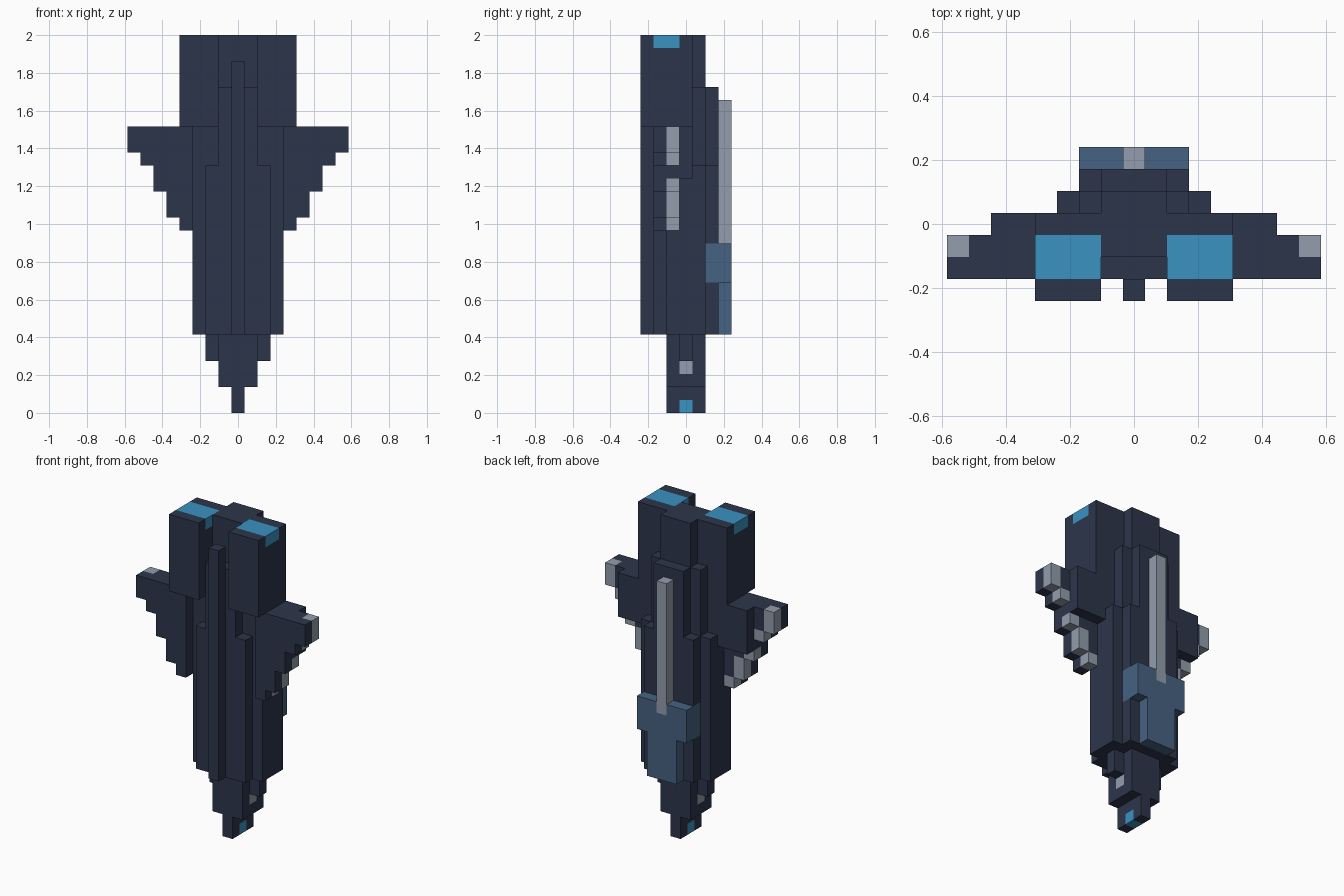
import bpy
import bmesh
import math

if "Cube" in bpy.data.objects:
    bpy.data.objects.remove(bpy.data.objects["Cube"], do_unlink=True)

U = 2 / 29  # edge of one block


def srgb(r, g, b):
    def lin(c):
        c /= 255
        return c / 12.92 if c <= 0.04045 else ((c + 0.055) / 1.055) ** 2.4
    return (lin(r), lin(g), lin(b), 1)


def material(name, colour):
    m = bpy.data.materials.new(name)
    m.use_nodes = True
    m.diffuse_color = colour
    m.node_tree.nodes["Principled BSDF"].inputs["Base Color"].default_value = colour
    return m


HULL, TRIM, PLATE, GLOW = range(4)
MATERIALS = [
    material("dark navy hull", srgb(44, 53, 74)),
    material("light grey trim", srgb(146, 157, 172)),
    material("steel blue plate", srgb(70, 98, 130)),
    material("bright blue glow", srgb(58, 146, 193)),
]

SIDES = [((1, 0, 0), [(1, -1, -1), (1, 1, -1), (1, 1, 1), (1, -1, 1)]),
         ((0, 1, 0), [(1, 1, -1), (-1, 1, -1), (-1, 1, 1), (1, 1, 1)]),
         ((0, 0, 1), [(-1, -1, 1), (1, -1, 1), (1, 1, 1), (-1, 1, 1)])]


def part(name, boxes, side=1):
    """Skin a set of block ranges (x0, x1, y0, y1, z0, z1, colour).

    x and y are inclusive block numbers about the centre, z1 is exclusive.
    A later box recolours the blocks of an earlier one."""
    cells = {}
    for x0, x1, y0, y1, z0, z1, colour in boxes:
        for x in range(x0, x1 + 1):
            for y in range(y0, y1 + 1):
                for z in range(z0, z1):
                    cells[(x * side, y, z)] = colour
    bm = bmesh.new()
    for (x, y, z), colour in cells.items():
        for normal, corners in SIDES:
            for s in (1, -1):
                n = [s * c for c in normal]
                if (x + n[0], y + n[1], z + n[2]) in cells:
                    continue
                ring = [((x + s * a / 2) * U, (y + s * b / 2) * U,
                         (z + 0.5 + s * c / 2) * U) for a, b, c in corners]
                if s < 0:
                    ring.reverse()
                face = bm.faces.new([bm.verts.new(p) for p in ring])
                face.material_index = colour
    bmesh.ops.remove_doubles(bm, verts=bm.verts, dist=U / 100)
    bmesh.ops.recalc_face_normals(bm, faces=bm.faces)
    bmesh.ops.dissolve_limit(bm, angle_limit=math.radians(1), verts=bm.verts,
                             edges=bm.edges, delimit={'MATERIAL'})
    mesh = bpy.data.meshes.new(name)
    bm.to_mesh(mesh)
    bm.free()
    for m in MATERIALS:
        mesh.materials.append(m)
    obj = bpy.data.objects.new(name, mesh)
    bpy.context.collection.objects.link(obj)
    return obj


def pair(name, boxes):
    part("left_" + name, boxes, 1)
    part("right_" + name, boxes, -1)


# Nose: stepped point with a glowing tip and small grey side marks
part("nose", [
    (0, 0, -1, 1, 0, 2, HULL),
    (-1, 1, -1, 1, 2, 6, HULL),
    (-2, 2, 0, 0, 4, 6, HULL),
    (0, 0, 0, 0, 0, 1, GLOW),
    (-1, -1, 0, 0, 3, 4, TRIM),
    (1, 1, 0, 0, 3, 4, TRIM),
])

# Hull: layered central body
part("hull", [
    (-1, 1, -1, 1, 6, 29, HULL),    # core
    (-2, 2, -1, 1, 6, 25, HULL),    # shoulders
    (-3, 3, -1, 1, 6, 19, HULL),    # flanks
    (-3, 3, -1, 0, 19, 22, HULL),   # wing roots
    (-2, 2, -2, -2, 6, 19, HULL),   # front panel
    (-1, 1, -2, -2, 19, 25, HULL),
    (-2, 2, 2, 2, 6, 19, HULL),     # back panel
    (-1, 1, 2, 2, 19, 25, HULL),
    (-2, -2, 2, 2, 10, 13, PLATE),  # sides of the back plate
    (2, 2, 2, 2, 10, 13, PLATE),
])

# Front spine
part("front_spine", [(0, 0, -3, -3, 6, 27, HULL)])

# Back plate and the rod rising from it
part("back_plate", [
    (-2, 2, 3, 3, 10, 13, PLATE),
    (-1, 1, 3, 3, 6, 10, PLATE),
    (0, 0, 3, 3, 12, 13, TRIM),
])
part("back_rod", [(0, 0, 3, 3, 13, 24, TRIM)])

# Engines with glowing exhausts
pair("engine", [
    (2, 4, -3, 0, 22, 29, HULL),
    (2, 4, -2, -1, 28, 29, GLOW),
])

# Wings: stepped outline, thick root, grey trailing blocks along the edge
wing = []
trim = []
for x, bottom, top in [(4, 14, 15), (5, 15, 17), (6, 17, 18), (7, 19, 20), (8, 20, 22)]:
    wing.append((x, x, -2, -1, bottom, 22, HULL))
    trim.append((x, x, -1, -1, bottom, top, TRIM))
wing.append((4, 6, -2, 0, 18, 22, HULL))
pair("wing", wing + trim)
